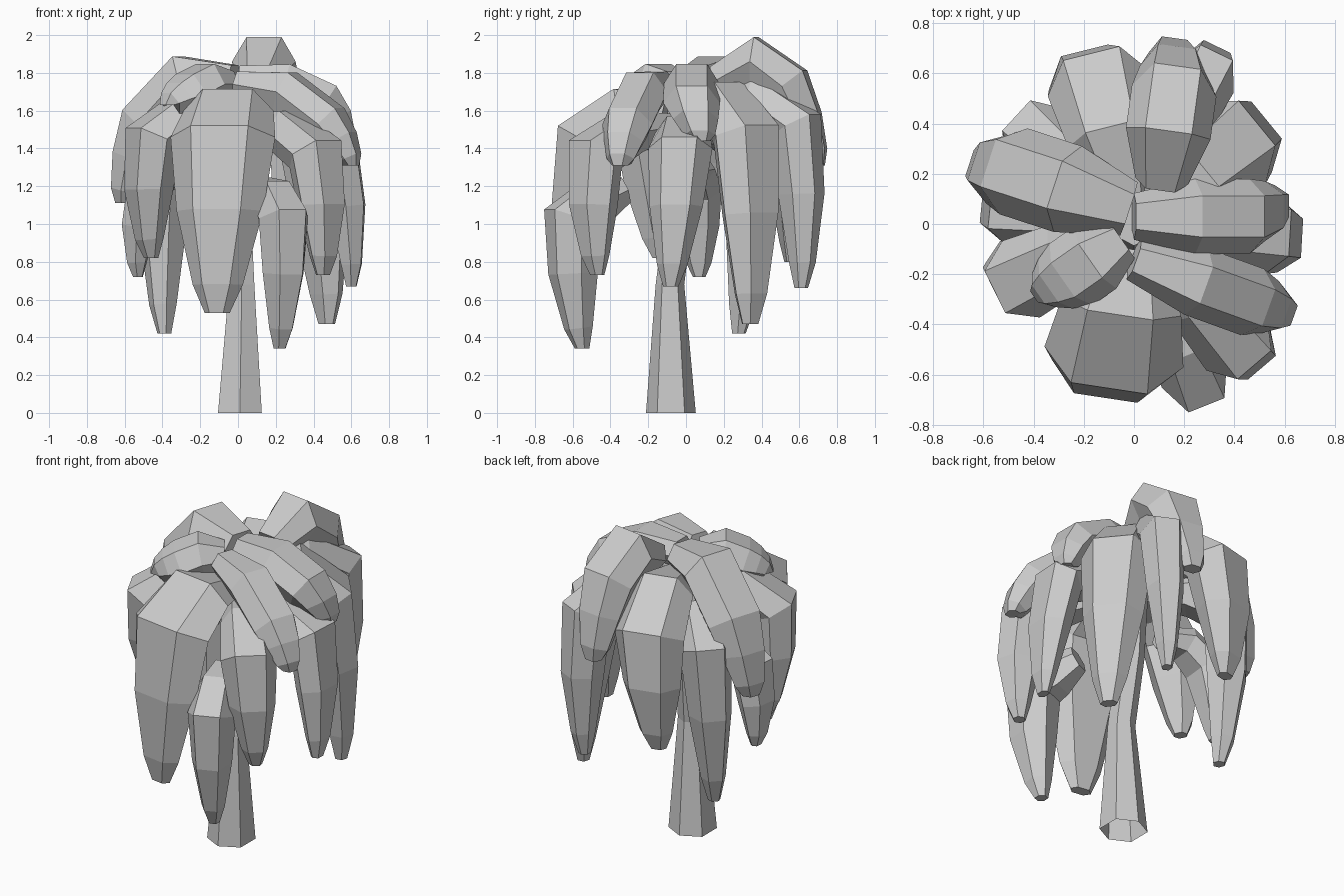
import bpy, bmesh
from mathutils import Vector

if "Cube" in bpy.data.objects:
    bpy.data.objects.remove(bpy.data.objects["Cube"])

HEX = [(1, 0), (.55, 1), (-.55, 1), (-1, 0), (-.55, -1), (.55, -1)]


def loft(name, rings, cap_start=True):
    """Skin a tube through rings of six points."""
    bm = bmesh.new()
    loops = [[bm.verts.new(p) for p in r] for r in rings]
    for a, b in zip(loops, loops[1:]):
        for i in range(6):
            j = (i + 1) % 6
            bm.faces.new((a[i], a[j], b[j], b[i]))
    if cap_start:
        bm.faces.new(loops[0])
    bm.faces.new(loops[-1])
    bmesh.ops.recalc_face_normals(bm, faces=bm.faces)
    mesh = bpy.data.meshes.new(name)
    bm.to_mesh(mesh)
    bm.free()
    bpy.context.collection.objects.link(bpy.data.objects.new(name, mesh))


def frond(name, hub, zc, sh, tip, w, t, taper, bulge):
    """Drooping clump: hub -> crest -> shoulder -> hanging tip."""
    hub, sh, tip = Vector(hub), Vector(sh), Vector(tip)
    out = Vector((sh.x - hub.x, sh.y - hub.y, 0)).normalized()
    side = Vector((-out.y, out.x, 0))
    crest = hub.lerp(sh, .53)
    crest.z = zc
    path = [hub, crest, sh, sh.lerp(tip, .42) + out * bulge,
            sh.lerp(tip, .84) + out * bulge * .6, tip]
    rings = []
    for i, p in enumerate(path):
        tan = (path[min(i + 1, 5)] - path[max(i - 1, 0)]).normalized()
        if i == 5:
            tan = Vector((0, 0, -1))
        nor = tan.cross(side).normalized()
        k = taper[i]
        rings.append([p + side * (u * w * k) + nor * (v * t * k) for u, v in HEX])
    loft(name, rings)


# Trunk, open at the base
trunk = [(.01, -.08, 0, .122), (.02, -.085, .68, .07), (0, -.03, 1.1, .07), (0, 0, 1.7, .08)]
loft("trunk", [[(x + v * r * .95, y + u * r * 1.08, z) for u, v in HEX]
               for x, y, z, r in trunk], cap_start=False)

# Long hanging fronds: hub reach, hub z, crest z, shoulder, tip, half width, half thickness
hanging = [
    (.2, 1.58, 1.60, (-.08, -.53, 1.46), (-.11, -.60, .53), .28, .14),
    (.55, 1.18, 1.12, (.24, -.60, 1.03), (.22, -.55, .34), .14, .14),
    (.2, 1.52, 1.49, (.41, -.48, 1.37), (.45, -.47, .73), .16, .13),
    (.2, 1.50, 1.48, (.53, -.03, 1.40), (.60, -.08, .67), .17, .11),
    (.2, 1.62, 1.64, (.39, .32, 1.47), (.47, .34, .47), .21, .14),
    (.2, 1.62, 1.67, (.28, .58, 1.52), (.27, .61, .66), .13, .13),
    (.2, 1.64, 1.66, (-.14, .56, 1.48), (-.20, .56, .80), .21, .14),
    (.2, 1.50, 1.50, (-.38, .35, 1.38), (-.39, .28, .42), .15, .13),
    (.2, 1.57, 1.58, (-.45, -.22, 1.45), (-.46, -.14, .82), .17, .13),
    (.35, 1.28, 1.29, (-.49, .05, 1.18), (-.53, .07, .72), .14, .10),
]
for i, (reach, z0, zc, sh, *rest) in enumerate(hanging):
    frond(f"hanging_frond_{i + 1}", (sh[0] * reach, sh[1] * reach, z0), zc, sh, *rest,
          (.5, .86, 1, .83, .48, .24), .02)

# Short arching fronds forming the crown, each with its own hub point
crown = [
    ((.0, -.14, 1.74), 1.70, (.47, -.31, 1.53), (.60, -.35, 1.31), .14, .11),
    ((.0, .03, 1.77), 1.74, (.46, .03, 1.64), (.57, .08, 1.44), .15, .11),
    ((.11, .17, 1.76), 1.86, (.16, .53, 1.73), (.15, .69, 1.31), .17, .13),
    ((-.02, .06, 1.76), 1.77, (-.48, .21, 1.53), (-.60, .22, 1.11), .18, .13),
    ((-.05, -.06, 1.74), 1.74, (-.25, -.20, 1.69), (-.37, -.27, 1.63), .15, .11),
]
for i, f in enumerate(crown):
    frond(f"crown_frond_{i + 1}", *f, (.62, 1, 1, .8, .55, .32), .015)
